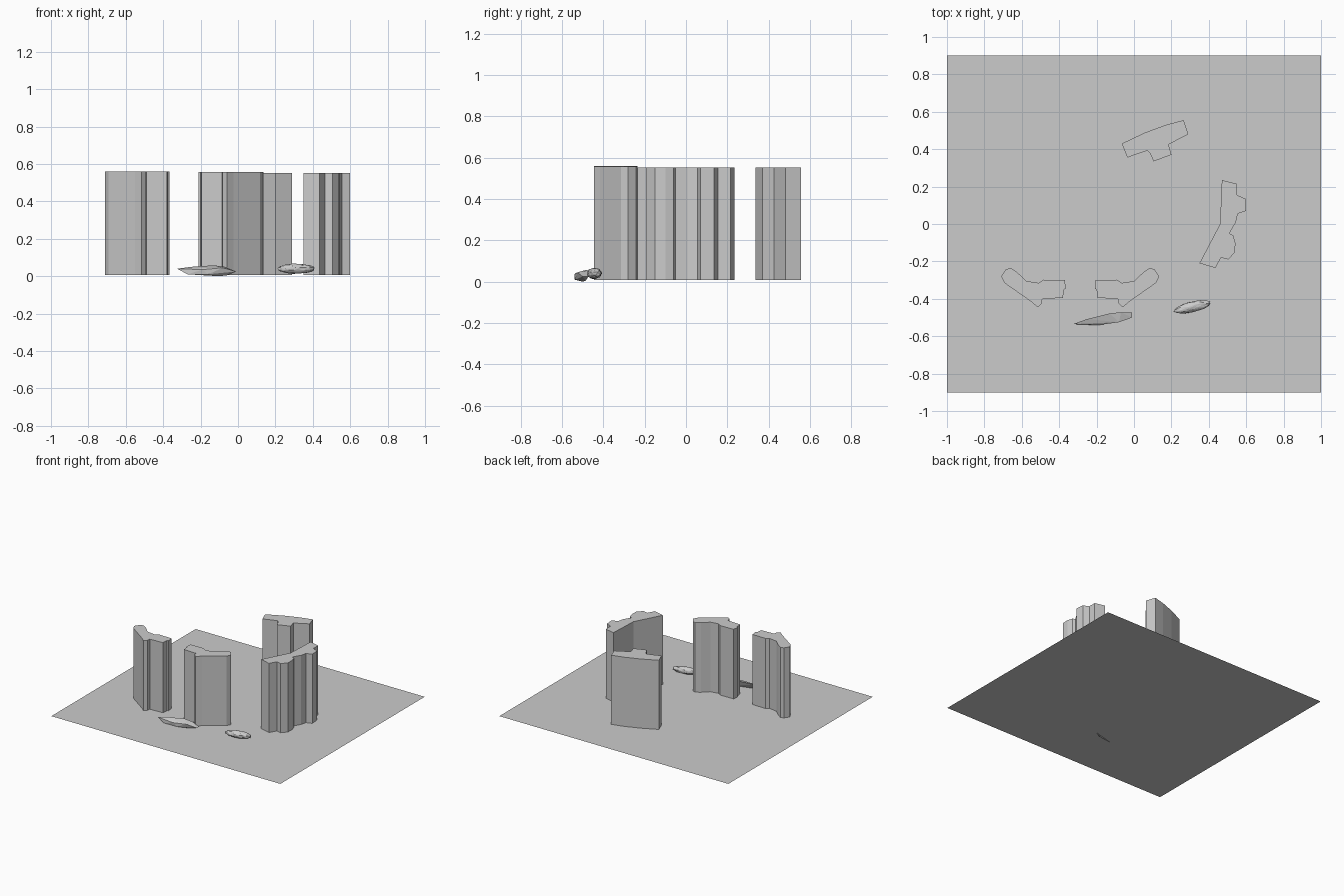
import bpy, bmesh, math, random
from mathutils import Vector

random.seed(3)
GROUND_Z = 0.007


def finish(bm, name):
    bmesh.ops.recalc_face_normals(bm, faces=bm.faces)
    mesh = bpy.data.meshes.new(name)
    bm.to_mesh(mesh)
    bm.free()
    obj = bpy.data.objects.new(name, mesh)
    bpy.context.collection.objects.link(obj)
    return obj


def tower(name, outline, top):
    """Extrude a footprint from the ground up to the roof height."""
    bm = bmesh.new()
    face = bm.faces.new([bm.verts.new((x, y, GROUND_Z)) for x, y in outline])
    ext = bmesh.ops.extrude_face_region(bm, geom=[face], use_keep_orig=True)
    for v in ext["geom"]:
        if isinstance(v, bmesh.types.BMVert):
            v.co.z = top
    return finish(bm, name)


# Site ground sheet
bm = bmesh.new()
bm.faces.new([bm.verts.new((x, y, GROUND_Z))
              for x, y in ((-1, -0.9), (1, -0.9), (1, 0.9), (-1, 0.9))])
for f in bm.faces:
    f.normal_update()
finish(bm, "ground")

# Back tower: long curved slab with a stepped core
tower("back_tower", [
    (-0.065, 0.43), (-0.035, 0.355), (0.01, 0.372), (0.07, 0.392), (0.085, 0.38),
    (0.105, 0.335), (0.20, 0.37), (0.185, 0.425), (0.29, 0.48),
    (0.265, 0.555), (0.17, 0.53), (0.055, 0.487)], 0.553)

# Right tower: bent slab with two projecting bays
tower("right_tower", [
    (0.47, 0.235), (0.55, 0.215), (0.55, 0.155), (0.595, 0.135), (0.60, 0.07),
    (0.555, 0.055), (0.545, 0.01), (0.51, -0.05), (0.53, -0.06), (0.542, -0.10),
    (0.54, -0.15), (0.505, -0.19), (0.465, -0.18), (0.435, -0.235),
    (0.35, -0.21), (0.46, 0.0)], 0.553)

# Two front towers: mirrored V-shaped plans
wing = [(-0.205, -0.30), (-0.09, -0.298), (-0.065, -0.315), (0.0, -0.305),
        (0.05, -0.258), (0.085, -0.235), (0.11, -0.243), (0.135, -0.28),
        (0.118, -0.315), (-0.025, -0.415), (-0.06, -0.445), (-0.082, -0.425),
        (-0.085, -0.40), (-0.195, -0.395), (-0.20, -0.35), (-0.21, -0.345)]
tower("front_tower", wing, 0.556)
tower("left_tower", [(-0.575 - x, y) for x, y in wing], 0.56)

# Long faceted pavilion lying in front
bm = bmesh.new()
for p in [(-0.325, -0.535, 0.04), (-0.27, -0.538, 0.01), (-0.19, -0.54, 0.035),
          (-0.25, -0.508, 0.05), (-0.13, -0.478, 0.058), (-0.08, -0.525, 0.045),
          (-0.01, -0.50, 0.025), (-0.01, -0.472, 0.025), (-0.07, -0.472, 0.05),
          (-0.10, -0.50, 0.0), (-0.06, -0.485, 0.005), (-0.16, -0.535, 0.01)]:
    bm.verts.new(p)
bmesh.ops.convex_hull(bm, input=bm.verts)
finish(bm, "faceted_pavilion")

# Small bumpy pod to its right
bm = bmesh.new()
bmesh.ops.create_icosphere(bm, subdivisions=3, radius=1)
for v in bm.verts:
    v.co *= random.uniform(0.92, 1.05)
    v.co = Vector((v.co.x * 0.102, v.co.y * 0.028, v.co.z * 0.027))
pod = finish(bm, "bumpy_pod")
pod.location = (0.312, -0.443, 0.04)
pod.rotation_euler.z = math.radians(13)
